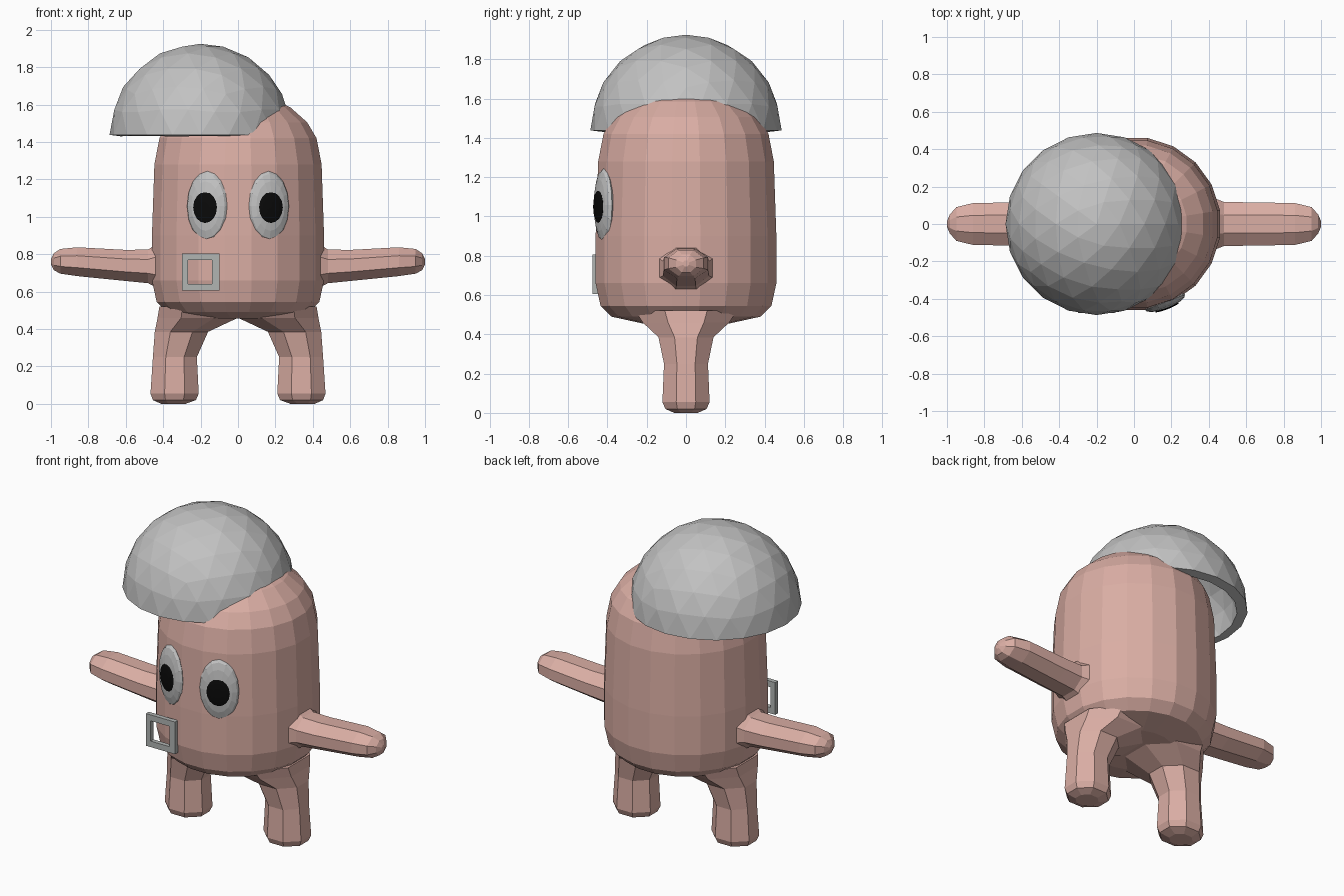
import bpy, bmesh, math
from mathutils import Vector, Matrix

if "Cube" in bpy.data.objects:
    bpy.data.objects.remove(bpy.data.objects["Cube"])


def material(name, rgb):
    m = bpy.data.materials.new(name)
    m.diffuse_color = (*rgb, 1)
    m.use_nodes = True
    m.node_tree.nodes["Principled BSDF"].inputs["Base Color"].default_value = m.diffuse_color
    return m


skin = material("pink skin", (0.70, 0.42, 0.37))
grey = material("light grey", (0.54, 0.54, 0.54))
metal = material("buckle grey", (0.44, 0.46, 0.45))
black = material("black", (0.003, 0.003, 0.003))


def add_object(name, bm, mat):
    bmesh.ops.recalc_face_normals(bm, faces=bm.faces)
    me = bpy.data.meshes.new(name)
    bm.to_mesh(me)
    bm.free()
    me.materials.append(mat)
    ob = bpy.data.objects.new(name, me)
    bpy.context.collection.objects.link(ob)
    return ob


def loft(name, rings, sides, mat):
    """Skin a closed tube through rings of (centre, u axis, v axis)."""
    bm = bmesh.new()
    k = 1 / math.cos(math.pi / sides)
    loops = []
    for c, u, v in rings:
        c, u, v = Vector(c), Vector(u) * k, Vector(v) * k
        angles = [2 * math.pi * (i + 0.5) / sides for i in range(sides)]
        loops.append([bm.verts.new(c + u * math.cos(a) + v * math.sin(a)) for a in angles])
    for a, b in zip(loops, loops[1:]):
        for i in range(sides):
            j = (i + 1) % sides
            bm.faces.new((a[i], a[j], b[j], b[i]))
    bm.faces.new(loops[0])
    bm.faces.new(loops[-1])
    return add_object(name, bm, mat)


# Body: (radius, height) profile
profile = [(0.22, 0.455), (0.38, 0.49), (0.435, 0.545), (0.46, 0.66), (0.46, 0.9),
           (0.447, 1.28), (0.42, 1.42), (0.37, 1.505), (0.28, 1.585), (0.15, 1.645), (0.05, 1.66)]
loft("body", [((0, 0, z), (r, 0, 0), (0, r, 0)) for r, z in profile], 20, skin)

# Limbs: legs by (inner x, outer x, half depth, z), arms by (x, z, half depth, half height)
leg = [(0.28, 0.41, 0.06, 0.0), (0.225, 0.455, 0.105, 0.02), (0.21, 0.468, 0.12, 0.055),
       (0.22, 0.455, 0.112, 0.25), (0.16, 0.445, 0.14, 0.385), (0.0, 0.43, 0.22, 0.46),
       (0.0, 0.42, 0.26, 0.52)]
arm = [(0.40, 0.74, 0.15, 0.14), (0.48, 0.735, 0.118, 0.09), (0.60, 0.74, 0.116, 0.083),
       (0.86, 0.76, 0.112, 0.077), (0.95, 0.762, 0.09, 0.066), (0.985, 0.76, 0.05, 0.045),
       (1.0, 0.76, 0.015, 0.015)]
for side, s in (("left", -1), ("right", 1)):
    loft(side + "_leg", [((s * (a + b) / 2, 0, z), ((b - a) / 2, 0, 0), (0, d, 0))
                         for a, b, d, z in leg], 8, skin)
    loft(side + "_arm", [((s * x, 0, z), (0, d, 0), (0, 0, h)) for x, z, d, h in arm], 8, skin)

    # Eye and pupil: flattened spheres turned to follow the body
    turn = Matrix.Rotation(s * math.radians(21), 4, 'Z')
    for part, size, out, z, mat in (("_eye", (0.115, 0.035, 0.187), 0.0, 1.057, grey),
                                    ("_pupil", (0.068, 0.009, 0.083), 0.031, 1.05, black)):
        bm = bmesh.new()
        bmesh.ops.create_uvsphere(bm, u_segments=16, v_segments=8, radius=1)
        place = (Matrix.Translation((s * 0.165, -0.418, z)) @ turn
                 @ Matrix.Translation((0, -out, 0)) @ Matrix.Diagonal((*size, 1))
                 @ Matrix.Rotation(math.pi / 2, 4, 'X'))
        bm.transform(place)
        add_object(side + part, bm, mat)

# Square buckle: an open frame on the front
bm = bmesh.new()
rects = []
for y in (-0.475, -0.447):
    for x0, x1, z0, z1 in ((-0.30, -0.10, 0.605, 0.805), (-0.268, -0.138, 0.642, 0.768)):
        rects.append([bm.verts.new((x, y, z)) for x, z in
                      ((x0, z0), (x1, z0), (x1, z1), (x0, z1))])
for a, b in ((0, 1), (2, 3), (0, 2), (1, 3)):
    for i in range(4):
        j = (i + 1) % 4
        bm.faces.new((rects[a][i], rects[a][j], rects[b][j], rects[b][i]))
add_object("buckle", bm, metal)

# Cap: hollow half sphere set off to one side
bm = bmesh.new()
bmesh.ops.create_icosphere(bm, subdivisions=3, radius=0.487)
bmesh.ops.bisect_plane(bm, geom=bm.verts[:] + bm.edges[:] + bm.faces[:], dist=1e-4,
                       plane_co=(0, 0, 0), plane_no=(0, 0, 1), clear_inner=True)
bmesh.ops.translate(bm, verts=bm.verts, vec=(-0.2, 0, 1.438))
cap = add_object("cap", bm, grey)
for p in cap.data.polygons:  # make sure the dome faces outward
    if p.normal.dot(p.center - Vector((-0.2, 0, 1.438))) < 0:
        p.flip()
shell = cap.modifiers.new("shell", 'SOLIDIFY')
shell.thickness = 0.06
shell.offset = -1
